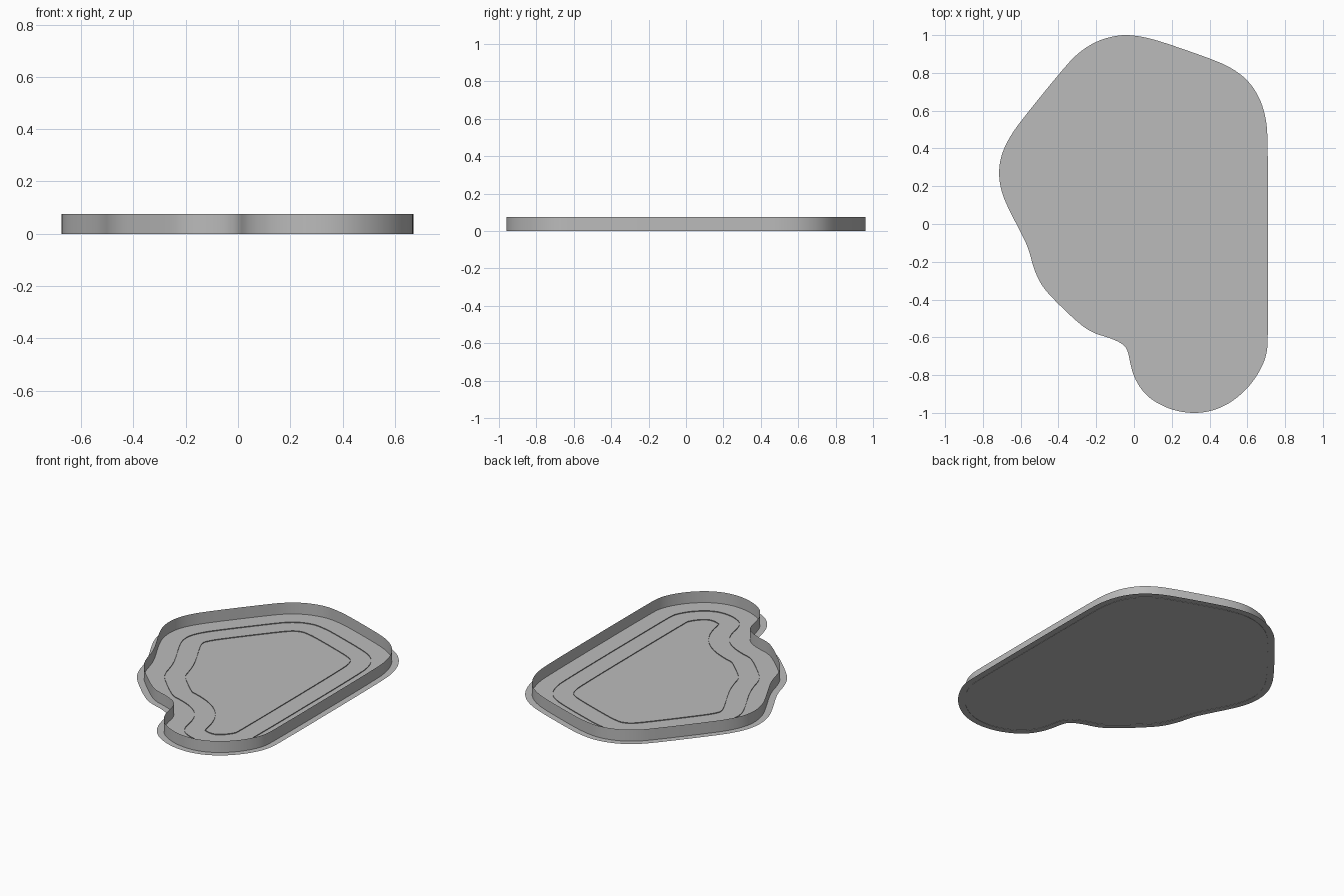
import bpy
import bmesh
from mathutils import Vector

default_cube = bpy.data.objects.get("Cube")
if default_cube:
    bpy.data.objects.remove(default_cube, do_unlink=True)

# Main dimensions
WALL_HEIGHT = 0.075
SHEET_LEVEL = 0.002
RIDGE_HEIGHT = 0.005
RIM_WIDTH = 0.04
RIDGE_STEP = 0.12

# One neutral colour for the whole tray
grey = bpy.data.materials.new("plain grey")
grey.use_nodes = True
grey.diffuse_color = (0.5, 0.5, 0.5, 1)
shader = grey.node_tree.nodes["Principled BSDF"]
shader.inputs["Base Color"].default_value = grey.diffuse_color
shader.inputs["Roughness"].default_value = 0.8

# Control outline, counter-clockwise seen from above
OUTLINE = [
    (.71, -.6), (.71, .45), (.697, .57), (.665, .67), (.605, .76),
    (.52, .825), (.42, .87), (.2, .947), (.08, .985), (-.04, 1.004),
    (-.13, .99), (-.21, .962), (-.29, .91), (-.36, .84), (-.6, .545),
    (-.665, .45), (-.705, .36), (-.717, .27), (-.705, .18), (-.67, .09),
    (-.575, -.09), (-.55, -.16), (-.53, -.24), (-.49, -.325),
    (-.43, -.395), (-.3, -.52), (-.22, -.577), (-.12, -.605),
    (-.05, -.64), (-.03, -.68), (-.02, -.74), (0, -.81), (.04, -.88),
    (.1, -.937), (.2, -.985), (.31, -1.004), (.42, -.99), (.52, -.942),
    (.61, -.862), (.672, -.77), (.703, -.69),
]


def round_corners(points, passes):
    """Soften a closed loop by cutting its corners."""
    for _ in range(passes):
        cut = []
        for i, a in enumerate(points):
            b = points[(i + 1) % len(points)]
            cut += [a.lerp(b, 0.25), a.lerp(b, 0.75)]
        points = cut
    return points


def resample(points, spacing):
    """Split long edges so samples lie close together."""
    dense = []
    for i, a in enumerate(points):
        b = points[(i + 1) % len(points)]
        steps = max(1, round((b - a).length / spacing))
        dense += [a.lerp(b, k / steps) for k in range(steps)]
    return dense


def inset(points, distance):
    """Parallel loop inside the outline, with crossed parts trimmed."""
    kept = []
    for i, p in enumerate(points):
        tangent = (points[(i + 1) % len(points)] - points[i - 1]).normalized()
        q = p + Vector((-tangent.y, tangent.x)) * distance
        if min((q - other).length for other in points) > distance - 0.003:
            kept.append(q)
    return kept


def finish(name, bm):
    mesh = bpy.data.meshes.new(name)
    bm.to_mesh(mesh)
    bm.free()
    mesh.materials.append(grey)
    obj = bpy.data.objects.new(name, mesh)
    bpy.context.collection.objects.link(obj)
    return obj


def sheet(name, loop, level):
    """Thin flat sheet bounded by a loop."""
    bm = bmesh.new()
    face = bm.faces.new([bm.verts.new((p.x, p.y, level)) for p in loop])
    bmesh.ops.triangulate(bm, faces=[face])
    return finish(name, bm)


def ribbon(name, loop, bottom, top):
    """Thin upright wall following a loop, facing outwards."""
    bm = bmesh.new()
    low = [bm.verts.new((p.x, p.y, bottom)) for p in loop]
    high = [bm.verts.new((p.x, p.y, top)) for p in loop]
    for i in range(len(loop)):
        j = (i + 1) % len(loop)
        face = bm.faces.new((low[i], low[j], high[j], high[i]))
        face.smooth = True
    return finish(name, bm)


edge = round_corners([Vector(p) for p in OUTLINE], 3)
samples = resample(edge, 0.01)

# Flat base with its projecting rim
sheet("base_sheet", edge, SHEET_LEVEL)

# Tall surrounding wall, set in from the rim
ribbon("outer_wall", inset(samples, RIM_WIDTH), 0, WALL_HEIGHT)

# Two fine contour ridges on the floor
for number, name in enumerate(("outer_ridge", "inner_ridge"), 1):
    path = inset(samples, RIM_WIDTH + number * RIDGE_STEP)
    ribbon(name, path, SHEET_LEVEL, SHEET_LEVEL + RIDGE_HEIGHT)
